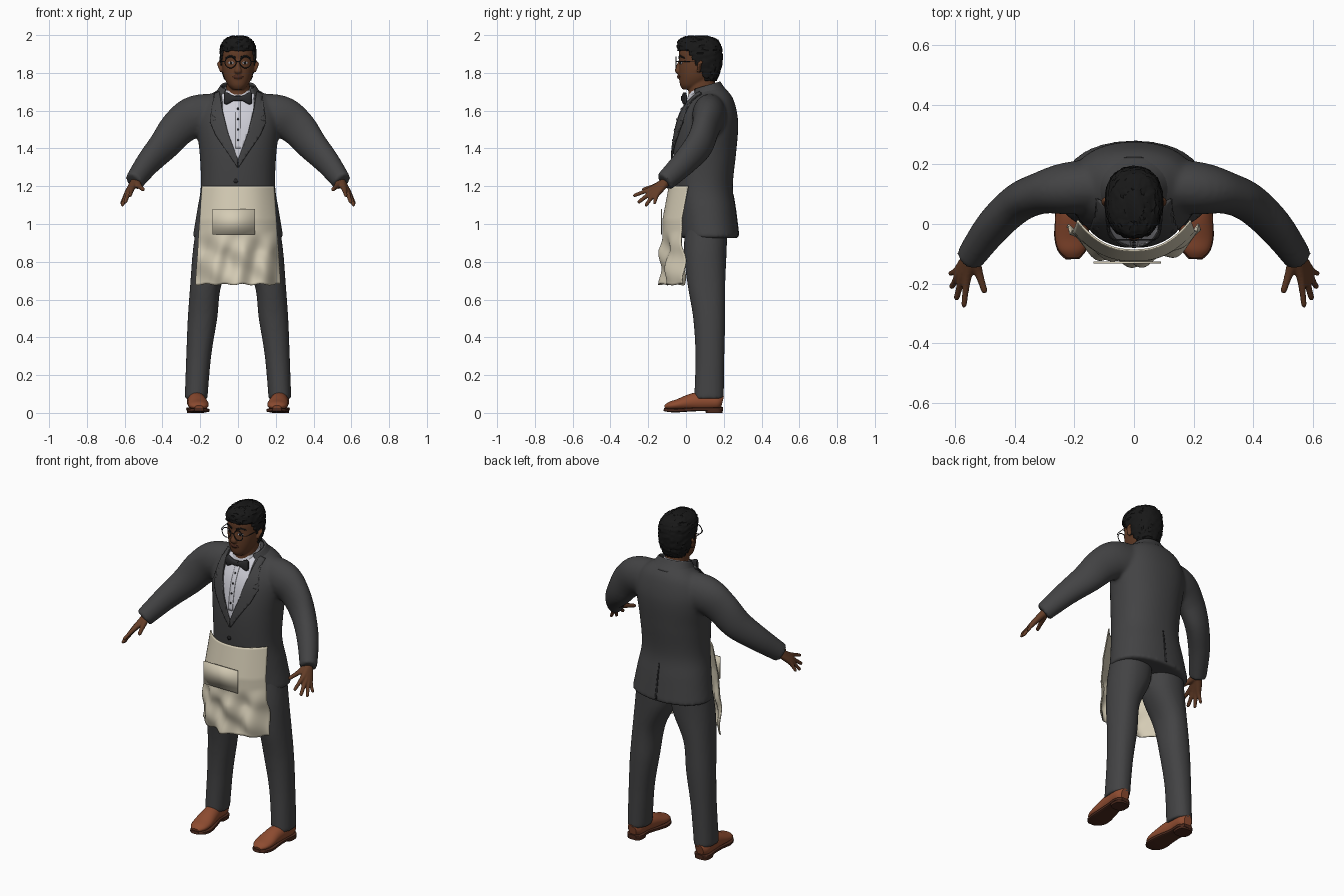
import bpy, bmesh, math, random
from mathutils import Vector
from mathutils.bvhtree import BVHTree

random.seed(4)
if "Cube" in bpy.data.objects:
    bpy.data.objects.remove(bpy.data.objects["Cube"])


def material(name, *rgb):
    m = bpy.data.materials.new(name)
    m.use_nodes = True
    m.diffuse_color = (*rgb, 1)
    m.node_tree.nodes["Principled BSDF"].inputs["Base Color"].default_value = (*rgb, 1)
    return m


SUIT = material("charcoal cloth", .056, .056, .058)
SHIRT = material("white cloth", .62, .62, .68)
SKIN = material("brown skin", .125, .046, .02)
LIP = material("dark lip", .075, .024, .014)
HAIR = material("black hair", .009, .009, .009)
SHOE = material("tan leather", .27, .072, .03)
SOLE = material("dark sole", .07, .022, .012)
APRON = material("cream canvas", .66, .60, .46)
BLACK = material("black satin", .025, .025, .027)


def spline(rows, k=6):
    """Smoothly interpolated rows."""
    out, last = [], len(rows) - 1
    for i in range(last):
        p = [rows[max(0, min(last, i + j))] for j in (-1, 0, 1, 2)]
        for s in range(k):
            t = s / k
            out.append([.5 * (2*b + (c-a)*t + (2*a - 5*b + 4*c - d)*t*t + (3*b - a - 3*c + d)*t**3)
                        for a, b, c, d in zip(*p)])
    return out + [list(rows[-1])]


def oval(n, p):
    for i in range(n):
        a = math.tau * i / n
        c, s = math.cos(a), math.sin(a)
        yield math.copysign(abs(c) ** (2 / p), c), math.copysign(abs(s) ** (2 / p), s)


def skin_rings(bm, rings):
    rings = [[bm.verts.new(v) for v in r] for r in rings]
    for r, q in zip(rings, rings[1:]):
        for i in range(len(r)):
            bm.faces.new((r[i - 1], r[i], q[i], q[i - 1]))
    bm.faces.new(rings[0])
    bm.faces.new(rings[-1])


def column(bm, rows, n=40, p=2.2, side=1, k=6):
    """Upright loft, rows of z, centre x, half width, front y, back y, tilt."""
    rings = []
    for z, cx, hw, yf, yb, tilt in spline(rows, k):
        h = (yb - yf) / 2
        rings.append([(side * (cx + hw*c), (yf + yb) / 2 + h*s, z + tilt*h*s) for c, s in oval(n, p)])
    skin_rings(bm, rings)


def tube(bm, rows, n=20, p=2, side=1, k=5):
    """Loft along a path, rows of x, y, z, sideways radius, upward radius."""
    rows, rings = spline(rows, k), []
    for i, (x, y, z, a, b) in enumerate(rows):
        t = Vector(rows[min(i + 1, len(rows) - 1)][:3]) - Vector(rows[max(i - 1, 0)][:3])
        w = t.cross(Vector((0, 0, 1))).normalized()
        u = w.cross(t).normalized()
        pts = [Vector((x, y, z)) + w*a*c + u*b*s for c, s in oval(n, p)]
        rings.append([(side * v.x, v.y, v.z) for v in pts])
    skin_rings(bm, rings)


def make(name, bm, mat, voxel=0, solid=0, relax=4, offset=0):
    bmesh.ops.recalc_face_normals(bm, faces=bm.faces[:])
    me = bpy.data.meshes.new(name)
    bm.to_mesh(me)
    bm.free()
    ob = bpy.data.objects.new(name, me)
    bpy.context.collection.objects.link(ob)
    me.materials.append(mat)
    bpy.ops.object.select_all(action='DESELECT')
    ob.select_set(True)
    bpy.context.view_layer.objects.active = ob
    bpy.ops.object.shade_smooth_by_angle(angle=math.radians(40))
    if voxel:
        m = ob.modifiers.new("fuse", 'REMESH')
        m.mode, m.voxel_size, m.use_smooth_shade = 'VOXEL', voxel, True
        m = ob.modifiers.new("relax", 'SMOOTH')
        m.factor, m.iterations = .5, relax
    if solid:
        m = ob.modifiers.new("thickness", 'SOLIDIFY')
        m.thickness, m.offset = solid, offset
    return ob


def patch(name, outline, mat, target=None, lift=.004, thick=.004, y=0, sides=(1,), back=False, step=.015):
    """Thin plate drawn in x and z, laid onto the surface of a target."""
    bm = bmesh.new()
    for s in sides:
        bm.faces.new([bm.verts.new((s * x, y, z)) for x, z in outline])
    bmesh.ops.triangulate(bm, faces=bm.faces[:])
    if target:
        for axis in (0, 2):
            vals = [v.co[axis] for v in bm.verts]
            no = Vector((axis == 0, 0, axis == 2))
            for i in range(1, int((max(vals) - min(vals)) / step) + 1):
                bmesh.ops.bisect_plane(bm, geom=bm.verts[:] + bm.edges[:] + bm.faces[:],
                                       plane_co=no * (min(vals) + i * step), plane_no=no)
        bpy.context.view_layer.update()
        tree = BVHTree.FromObject(target, bpy.context.evaluated_depsgraph_get())
        d, lost = (-1 if back else 1), []
        for v in bm.verts:
            hit = tree.ray_cast(Vector((v.co.x, -d, v.co.z)), Vector((0, d, 0)))[0]
            if hit:
                v.co.y = hit.y - d * lift
            else:
                lost.append(v)
        bmesh.ops.delete(bm, geom=lost, context='VERTS')
    return make(name, bm, mat, solid=thick)


def disc(x, z, rx, rz, n=12):
    return [(x + rx * c, z + rz * s) for c, s in oval(n, 2)]


BOTH = (1, -1)

# Jacket: body and sleeves fused
bm = bmesh.new()
column(bm, [(.925, 0, .241, -.03, .282, 0), (1.07, 0, .217, -.045, .264, 0), (1.2, 0, .197, -.062, .248, 0),
            (1.37, 0, .203, -.067, .265, 0), (1.5, 0, .218, -.052, .276, 0), (1.58, 0, .215, -.03, .272, 0),
            (1.65, 0, .185, 0, .25, .1), (1.69, 0, .135, .02, .215, .2), (1.715, 0, .09, .035, .175, .3)])
for s in BOTH:
    tube(bm, [(.08, .13, 1.575, .09, .115), (.22, .12, 1.57, .088, .112), (.31, .105, 1.515, .071, .1),
              (.39, .07, 1.42, .066, .087), (.475, -.01, 1.325, .06, .07), (.552, -.115, 1.222, .048, .054)], 28, side=s)
jacket = make("jacket", bm, SUIT, voxel=.011, relax=5)

# Jacket collar, open at the throat
bm = bmesh.new()
column(bm, [(1.665, 0, .135, .02, .222, .3), (1.7, 0, .108, .025, .195, .3), (1.73, 0, .088, .03, .178, .3)], k=3)
gone = [f for f in bm.faces if len(f.verts) > 4 or f.calc_center_median().y < .05]
bmesh.ops.delete(bm, geom=gone, context='FACES')
make("jacket_collar", bm, SUIT, solid=.01)

# Shirt front, placket, buttons, lapels and vent
opening = [(.085, 1.70), (.08, 1.6), (.052, 1.48), (0, 1.34)]
patch("shirt_front", opening + [(-x, z) for x, z in opening[-2::-1]], SHIRT, jacket)
patch("shirt_placket", [(.014, 1.69), (.014, 1.40), (-.014, 1.40), (-.014, 1.69)], SHIRT, jacket, .007)
for i in range(4):
    patch("shirt_button", disc(0, 1.61 - i * .055, .005, .005), BLACK, jacket, .011)
patch("lapel", [(.098, 1.70), (.082, 1.6), (.052, 1.48), (0, 1.34), (.004, 1.30), (.06, 1.385), (.115, 1.465),
                (.148, 1.54), (.108, 1.555), (.138, 1.575), (.132, 1.63), (.125, 1.69)],
      SUIT, jacket, .009, .008, sides=BOTH)
patch("jacket_button", disc(-.012, 1.228, .012, .012), BLACK, jacket, .005)
patch("back_vent", [(.0, 1.15), (.006, 1.15), (.012, .94), (.0, .94)], BLACK, jacket, .001, .003, back=True)

# Shirt collar and bow tie
bm = bmesh.new()
column(bm, [(1.655, 0, .088, -.002, .17, .33), (1.69, 0, .078, .006, .165, .33), (1.722, 0, .068, .016, .158, .33)], k=3)
make("shirt_collar", bm, SHIRT)
bm = bmesh.new()
for s in BOTH:
    tube(bm, [(0, -.012, 1.665, .01, .012), (.025, -.012, 1.665, .012, .015), (.058, -.008, 1.665, .013, .032),
              (.073, -.004, 1.665, .007, .028)], 16, 3, s)
tube(bm, [(-.014, -.014, 1.665, .013, .014), (.014, -.014, 1.665, .013, .014)], 16, 4)
make("bow_tie", bm, BLACK)

# Trousers
bm = bmesh.new()
for s in BOTH:
    column(bm, [(.075, .222, .06, .043, .2, 0), (.3, .208, .066, .05, .203, 0), (.5, .188, .078, .038, .208, 0),
                (.68, .17, .083, .008, .208, 0), (.85, .123, .117, -.012, .215, 0), (1, .11, .11, 0, .22, 0)], 32, side=s)
make("trousers", bm, SUIT, voxel=.011, relax=3)

# Shoes with soles and heels
for s, label in ((1, "left"), (-1, "right")):
    bm = bmesh.new()
    tube(bm, [(.225, .192, .055, .025, .035), (.225, .165, .06, .045, .045), (.222, .09, .062, .046, .05),
              (.215, .03, .057, .05, .045), (.21, -.04, .044, .055, .03), (.208, -.085, .037, .046, .022),
              (.207, -.112, .03, .022, .01)], 24, side=s)
    make(label + "_shoe", bm, SHOE)
    bm = bmesh.new()
    tube(bm, [(.225, .195, .02, .026, .01), (.225, .165, .02, .049, .01), (.222, .09, .02, .045, .01),
              (.213, .02, .017, .053, .01), (.209, -.04, .013, .059, .01), (.208, -.088, .014, .049, .01),
              (.207, -.117, .018, .024, .008)], 20, 5, s)
    column(bm, [(0, .225, .045, .105, .193, 0), (.024, .225, .047, .1, .195, 0)], 20, 3, s, 1)
    make(label + "_sole", bm, SOLE)

    # Hand: each finger runs back to the wrist so that they fuse into a palm
    bm = bmesh.new()
    wrist = Vector((.545, -.1, 1.228))
    for knuckle, tip, r in (((.562, -.185, 1.186), (.572, -.28, 1.148), .0105),
                            ((.577, -.18, 1.171), (.598, -.255, 1.112), .011),
                            ((.588, -.17, 1.16), (.615, -.215, 1.094), .0105),
                            ((.592, -.155, 1.155), (.62, -.168, 1.105), .0095),
                            ((.522, -.165, 1.2), (.5, -.232, 1.18), .0115)):
        k, t = Vector(knuckle), Vector(tip)
        tube(bm, [(*wrist, .02, .024), (*wrist.lerp(k, .5), .02, .018), (*k, .015, .014),
                  (*k.lerp(t, .55), r, r), (*k.lerp(t, .9), r * .9, r * .9), (*t, .004, .004)], 12, 2, s, 4)
    make(label + "_hand", bm, SKIN, voxel=.005, relax=2)

# Head, neck, nose and ears fused
bm = bmesh.new()
column(bm, [(1.712, 0, .03, -.018, .06, 0), (1.735, 0, .053, -.031, .1, 0), (1.775, 0, .073, -.036, .14, 0),
            (1.82, 0, .083, -.038, .16, 0), (1.865, 0, .086, -.036, .168, 0), (1.91, 0, .085, -.038, .17, 0),
            (1.95, 0, .077, -.025, .16, 0), (1.985, 0, .045, .01, .12, 0)], 36)
column(bm, [(1.64, 0, .068, .01, .16, 0), (1.74, 0, .062, .015, .155, 0), (1.8, 0, .06, .03, .15, 0)], 28)
tube(bm, [(0, -.028, 1.872, .008, .008), (0, -.042, 1.835, .011, .01), (0, -.045, 1.811, .02, .014),
          (0, -.036, 1.798, .014, .008)], 14)
tube(bm, [(-.022, -.033, 1.779, .004, .006), (0, -.036, 1.779, .01, .012), (.022, -.033, 1.779, .004, .006)], 12)
for s in BOTH:
    tube(bm, [(.088, .078, 1.862, .018, .01), (.092, .072, 1.845, .02, .009), (.088, .065, 1.805, .009, .007)], 12, 2, s)
head = make("head", bm, SKIN, voxel=.005, relax=3)

# Painted face
patch("eye_white", disc(.037, 1.853, .015, .0075), SHIRT, head, .001, .002, sides=BOTH, step=.006)
patch("iris", disc(.037, 1.853, .007, .007), HAIR, head, .002, .002, sides=BOTH, step=.006)
patch("eyebrow", [(.014, 1.876), (.04, 1.886), (.066, 1.876), (.064, 1.883), (.04, 1.895), (.014, 1.886)],
      HAIR, head, .002, .004, sides=BOTH, step=.008)
patch("lips", disc(0, 1.779, .028, .0095, 16), LIP, head, .001, .002, step=.006)

# Hair with a face opening and rough tufts
bm = bmesh.new()
column(bm, [(1.755, 0, .064, .03, .158, 0), (1.79, 0, .08, 0, .175, 0), (1.84, 0, .092, -.03, .19, 0),
            (1.9, 0, .096, -.045, .193, 0), (1.945, 0, .091, -.047, .186, 0), (1.978, 0, .07, -.035, .162, 0),
            (1.996, 0, .03, .01, .115, 0)], 56, 2.3)
gone = []
for f in bm.faces:
    c = f.calc_center_median()
    if c.z < 1.92 and c.y < .012 + (1.91 - c.z) * .62 or c.z < 1.757:
        gone.append(f)
bmesh.ops.delete(bm, geom=gone, context='FACES')
for v in bm.verts:
    v.co += Vector((v.co.x, v.co.y - .07, 0)).normalized() * random.uniform(-.004, .004)
    v.co.z += random.uniform(-.003, .003)
make("hair", bm, HAIR, solid=.016, offset=-1)

# Round glasses
bm = bmesh.new()
tube(bm, [(-.012, -.053, 1.858, .002, .002), (0, -.055, 1.861, .002, .002), (.012, -.053, 1.858, .002, .002)], 8)
for s in BOTH:
    tube(bm, [(.068, -.052, 1.86, .002, .002), (.088, -.03, 1.86, .002, .002), (.098, .075, 1.862, .002, .002)], 8, side=s)
    bpy.ops.mesh.primitive_torus_add(location=(s * .04, -.053, 1.855), rotation=(math.pi / 2, 0, 0), major_radius=.029,
                                     minor_radius=.0025, major_segments=32, minor_segments=8)
    rim = bpy.context.object
    rim.name = "glasses_rim"
    rim.data.materials.append(BLACK)
    bpy.ops.object.shade_smooth()
make("glasses_frame", bm, BLACK)

# Waist apron, smooth above and folded below
bm = bmesh.new()
bmesh.ops.create_grid(bm, x_segments=56, y_segments=44, size=1)
for v in bm.verts:
    u, h = v.co.x, (1 - v.co.y) / 2
    fold = max(0, min(1, (h - .46) / .2))
    ripple = .014 * math.sin(10 * u + 5 * h) + .009 * math.sin(17 * h - 5 * u)
    y = -.088 - .045 * min(h * 2.2, .75) + .1 * abs(u) ** 2.4
    v.co = (u * (.19 + .035 * h), y + fold * ripple, 1.2 - .52 * h + .004 * h * math.sin(15 * u))
make("apron", bm, APRON, solid=.006)
patch("apron_pocket", [(-.136, 1.08), (.09, 1.08), (.09, .945), (-.136, .945)], APRON, y=-.13, thick=.007)
